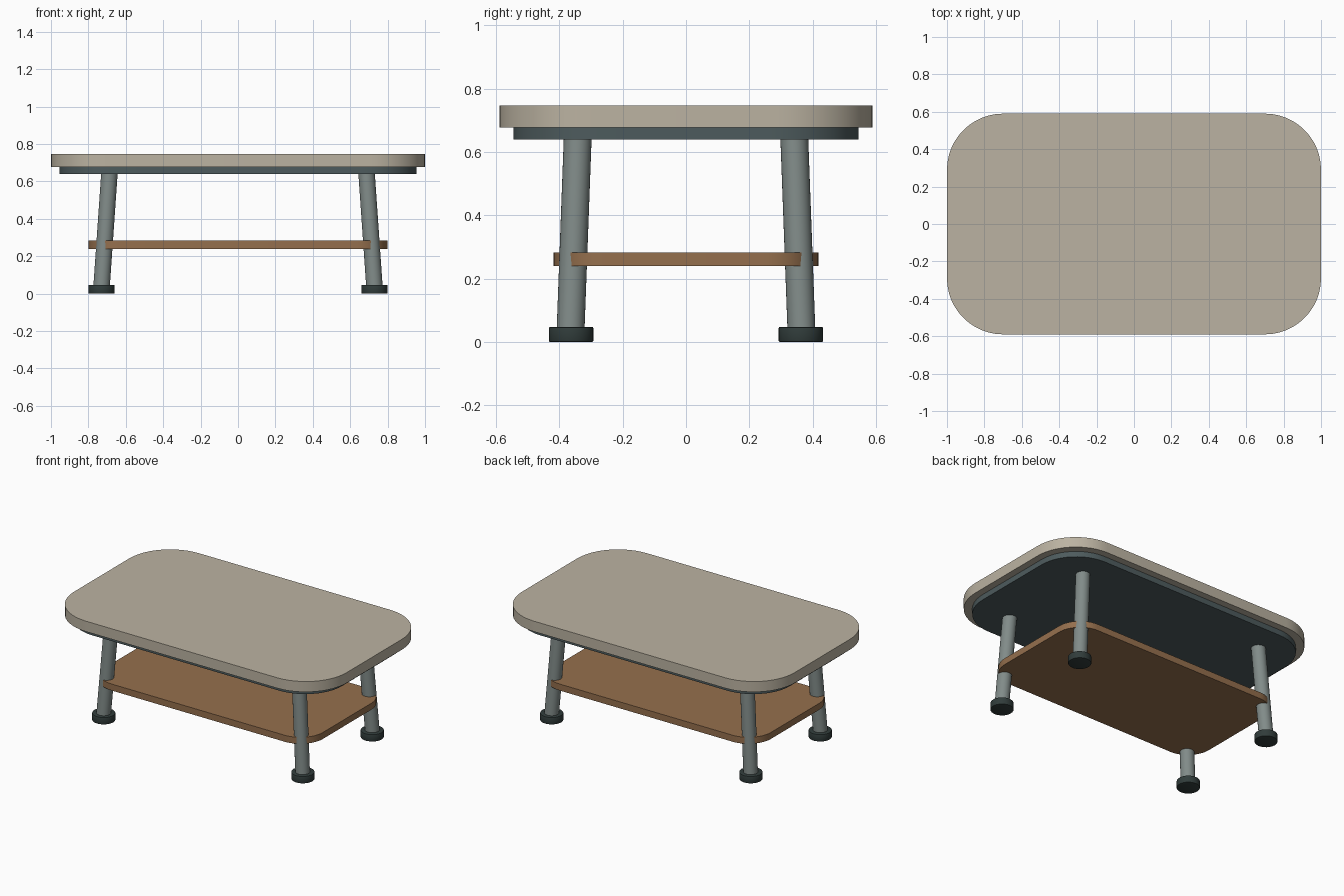
import bpy, bmesh, math

if "Cube" in bpy.data.objects:
    bpy.data.objects.remove(bpy.data.objects["Cube"])


def material(name, rgb):
    m = bpy.data.materials.new(name)
    m.diffuse_color = (*rgb, 1)
    m.use_nodes = True
    m.node_tree.nodes["Principled BSDF"].inputs["Base Color"].default_value = m.diffuse_color
    return m


def prism(name, lower, upper, z0, z1, mat, bevel=0.0):
    """Closed solid between two matching horizontal outlines, with softened rims."""
    bm = bmesh.new()
    a = [bm.verts.new((x, y, z0)) for x, y in lower]
    b = [bm.verts.new((x, y, z1)) for x, y in upper]
    n = len(a)
    caps = [bm.faces.new(a[::-1]), bm.faces.new(b)]
    for i in range(n):
        j = (i + 1) % n
        bm.faces.new((a[i], a[j], b[j], b[i]))
    if bevel:
        rims = [e for f in caps for e in f.edges]
        bmesh.ops.bevel(bm, geom=rims, offset=bevel, segments=2,
                        profile=0.5, affect='EDGES')
    bmesh.ops.recalc_face_normals(bm, faces=bm.faces)
    me = bpy.data.meshes.new(name)
    bm.to_mesh(me)
    bm.free()
    me.shade_smooth()
    me.set_sharp_from_angle(angle=math.radians(30))
    me.materials.append(mat)
    ob = bpy.data.objects.new(name, me)
    bpy.context.collection.objects.link(ob)
    return ob


def rounded_rect(hx, hy, r, steps=12):
    pts = []
    for k, (sx, sy) in enumerate([(1, 1), (-1, 1), (-1, -1), (1, -1)]):
        for i in range(steps + 1):
            t = (k + i / steps) * math.pi / 2
            pts.append((sx * (hx - r) + r * math.cos(t),
                        sy * (hy - r) + r * math.sin(t)))
    return pts


def circle(cx, cy, r, n=32):
    return [(cx + r * math.cos(2 * math.pi * i / n),
             cy + r * math.sin(2 * math.pi * i / n)) for i in range(n)]


def slab(name, hx, hy, r, z0, z1, mat, bevel):
    outline = rounded_rect(hx, hy, r)
    return prism(name, outline, outline, z0, z1, mat, bevel)


stone = material("stone", (0.50, 0.45, 0.36))
slate = material("slate", (0.075, 0.105, 0.11))
steel = material("steel", (0.22, 0.26, 0.25))
wood = material("wood", (0.30, 0.16, 0.075))
rubber = material("rubber", (0.03, 0.045, 0.043))

# Table top, under-frame and lower shelf
slab("table_top", 1.0, 0.59, 0.30, 0.678, 0.747, stone, 0.006)
slab("under_frame", 0.955, 0.545, 0.27, 0.64, 0.677, slate, 0.005)
slab("lower_shelf", 0.80, 0.418, 0.165, 0.24, 0.283, wood, 0.006)

# Splayed legs with round feet
for sy, depth in ((-1, "front"), (1, "back")):
    for sx, side in ((-1, "left"), (1, "right")):
        prism(f"{depth}_{side}_leg",
              circle(sx * 0.73, sy * 0.365, 0.044),
              circle(sx * 0.687, sy * 0.342, 0.044),
              0.03, 0.65, steel)
        foot = circle(sx * 0.73, sy * 0.363, 0.07)
        prism(f"{depth}_{side}_foot", foot, foot, 0.0, 0.047, rubber, 0.003)
